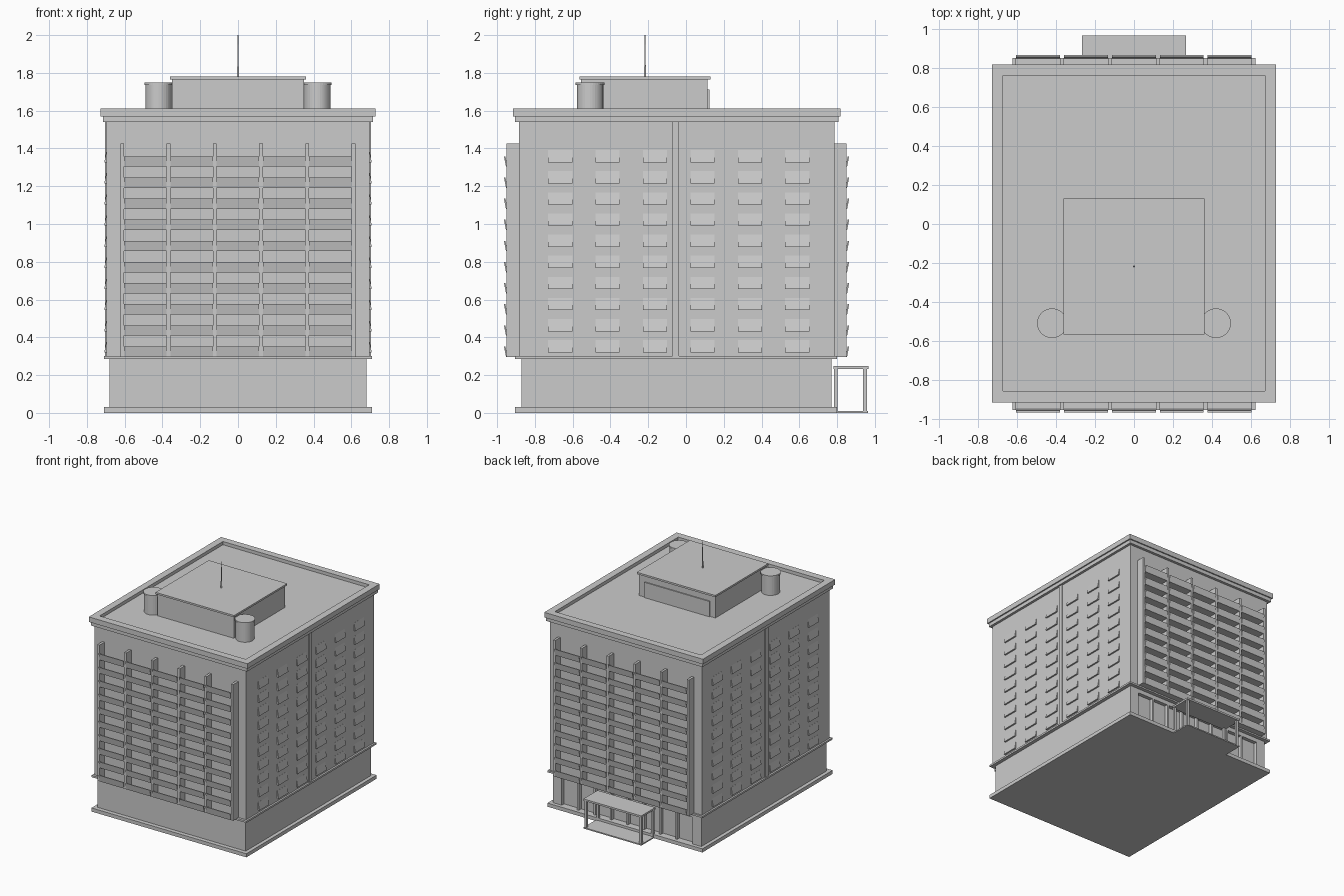
import bpy
import bmesh
from mathutils import Vector

cube = bpy.data.objects.get("Cube")
if cube:
    bpy.data.objects.remove(cube, do_unlink=True)

grey = bpy.data.materials.new("concrete grey")
grey.use_nodes = True
colour = (0.6, 0.6, 0.6, 1)
grey.diffuse_color = colour
grey.node_tree.nodes["Principled BSDF"].inputs["Base Color"].default_value = colour


def make(name, bm):
    bmesh.ops.recalc_face_normals(bm, faces=bm.faces)
    mesh = bpy.data.meshes.new(name)
    bm.to_mesh(mesh)
    bm.free()
    mesh.materials.append(grey)
    obj = bpy.data.objects.new(name, mesh)
    bpy.context.collection.objects.link(obj)
    return obj


def add_box(bm, x, y, z):
    """Box from three (low, high) ranges."""
    lo, hi = Vector((x[0], y[0], z[0])), Vector((x[1], y[1], z[1]))
    verts = bmesh.ops.create_cube(bm, size=1)["verts"]
    for v in verts:
        v.co = (lo + hi) / 2 + v.co * (hi - lo)


def box(name, x, y, z):
    bm = bmesh.new()
    add_box(bm, x, y, z)
    return make(name, bm)


def add_prism(bm, profile, span, axis):
    """Extrude an (outward, z) profile over a span along x or y."""
    def point(t, d, z):
        return (t, d, z) if axis == "x" else (d, t, z)
    ends = [[bm.verts.new(point(t, d, z)) for d, z in profile] for t in span]
    for ring in ends:
        bm.faces.new(ring)
    n = len(profile)
    for i in range(n):
        j = (i + 1) % n
        bm.faces.new((ends[0][i], ends[0][j], ends[1][j], ends[1][i]))


def both(w):
    return (-w, w)


FRONT, BACK = -0.885, 0.785
FLOORS, STEP = 10, 0.1118

# Podium, ledge and tower
box("base_slab", both(0.71), (-0.905, 0.80), (0, 0.03))
box("podium", both(0.68), (-0.87, 0.74), (0.03, 0.287))
box("podium_ledge", both(0.71), (-0.905, 0.80), (0.285, 0.30))
box("tower", both(0.695), (FRONT, BACK), (0.30, 1.545))

# Ground floor glazing frame on the back
bm = bmesh.new()
for s in (-1, 1):
    add_box(bm, sorted((s * 0.60, s * 0.68)), (0.735, 0.77), (0.03, 0.287))
for i in range(-3, 4):
    add_box(bm, (i * 0.15 - 0.008, i * 0.15 + 0.008), (0.735, 0.77), (0.03, 0.25))
add_box(bm, both(0.6), (0.735, 0.77), (0.25, 0.287))
make("glazing_frame", bm)

# Entrance porch
box("porch_floor", both(0.265), (0.78, 0.963), (0, 0.01))
box("porch_canopy", both(0.265), (0.78, 0.965), (0.232, 0.247))
bm = bmesh.new()
for x in (-0.25, 0.25):
    for y in (0.793, 0.947):
        add_box(bm, (x - 0.01, x + 0.01), (y - 0.01, y + 0.01), (0.01, 0.235))
make("porch_posts", bm)

# Balconies on the front and back: fins, floors and leaning railings
fins = [-0.613 + i * 0.245 for i in range(6)]
for side, wall, s in (("front", FRONT, -1), ("back", BACK, 1)):
    bm = bmesh.new()
    for x in fins:
        add_box(bm, (x - 0.01, x + 0.01), sorted((wall, wall + s * 0.066)), (0.297, 1.425))
    make(side + "_fins", bm)
    floors, rails = bmesh.new(), bmesh.new()
    for f in range(FLOORS):
        z = 0.297 + f * STEP
        for x in fins[:-1]:
            span = (x + 0.01, x + 0.235)
            add_box(floors, span, sorted((wall, wall + s * 0.064)), (z, z + 0.008))
            profile = [(wall + s * d, z + h) for d, h in
                       ((0.06, 0), (0.068, 0), (0.079, 0.055), (0.071, 0.055))]
            add_prism(rails, profile, span, "x")
    make(side + "_balcony_floors", floors)
    make(side + "_balcony_railings", rails)

# Side pilasters and tilted window panels
for side, s in (("left", 1), ("right", -1)):
    box(side + "_pilaster", sorted((s * 0.69, s * 0.704)), (-0.072, -0.036), (0.30, 1.545))
    bm = bmesh.new()
    for f in range(FLOORS):
        z = 0.32 + f * STEP
        profile = [(s * 0.69, z), (s * 0.708, z), (s * 0.6955, z + 0.065), (s * 0.69, z + 0.065)]
        for i in range(6):
            y = -0.73 + i * 0.251
            add_prism(bm, profile, (y, y + 0.128), "y")
    make(side + "_windows", bm)

# Roof deck and stepped cornice
box("roof_deck", both(0.716), (-0.905, 0.807), (1.54, 1.585))
bm = bmesh.new()
for s in (-1, 1):
    add_box(bm, sorted((s * 0.67, s * 0.727)), (-0.915, 0.817), (1.57, 1.612))
add_box(bm, both(0.67), (-0.915, -0.855), (1.57, 1.612))
add_box(bm, both(0.67), (0.76, 0.817), (1.57, 1.612))
make("roof_parapet", bm)

# Penthouse
box("penthouse", both(0.35), (-0.555, 0.115), (1.58, 1.767))
box("penthouse_roof", both(0.36), (-0.565, 0.13), (1.765, 1.78))
box("penthouse_panel", both(0.30), (0.11, 0.124), (1.585, 1.712))


def cylinder(name, x, y, z0, z1, r0, r1, sides):
    bm = bmesh.new()
    bmesh.ops.create_cone(bm, cap_ends=True, segments=sides, radius1=r0, radius2=r1, depth=z1 - z0)
    bmesh.ops.translate(bm, verts=bm.verts, vec=(x, y, (z0 + z1) / 2))
    return make(name, bm)


# Roof tanks and antenna
for side, s in (("left", 1), ("right", -1)):
    cylinder(side + "_tank", s * 0.42, -0.508, 1.58, 1.74, 0.07, 0.07, 32)
    cylinder(side + "_tank_lid", s * 0.42, -0.508, 1.737, 1.75, 0.076, 0.076, 32)
cylinder("antenna_foot", 0, -0.217, 1.775, 1.835, 0.006, 0.006, 12)
cylinder("antenna_mast", 0, -0.217, 1.83, 1.95, 0.004, 0.003, 12)
cylinder("antenna_tip", 0, -0.217, 1.945, 2.0, 0.0018, 0.0015, 12)
